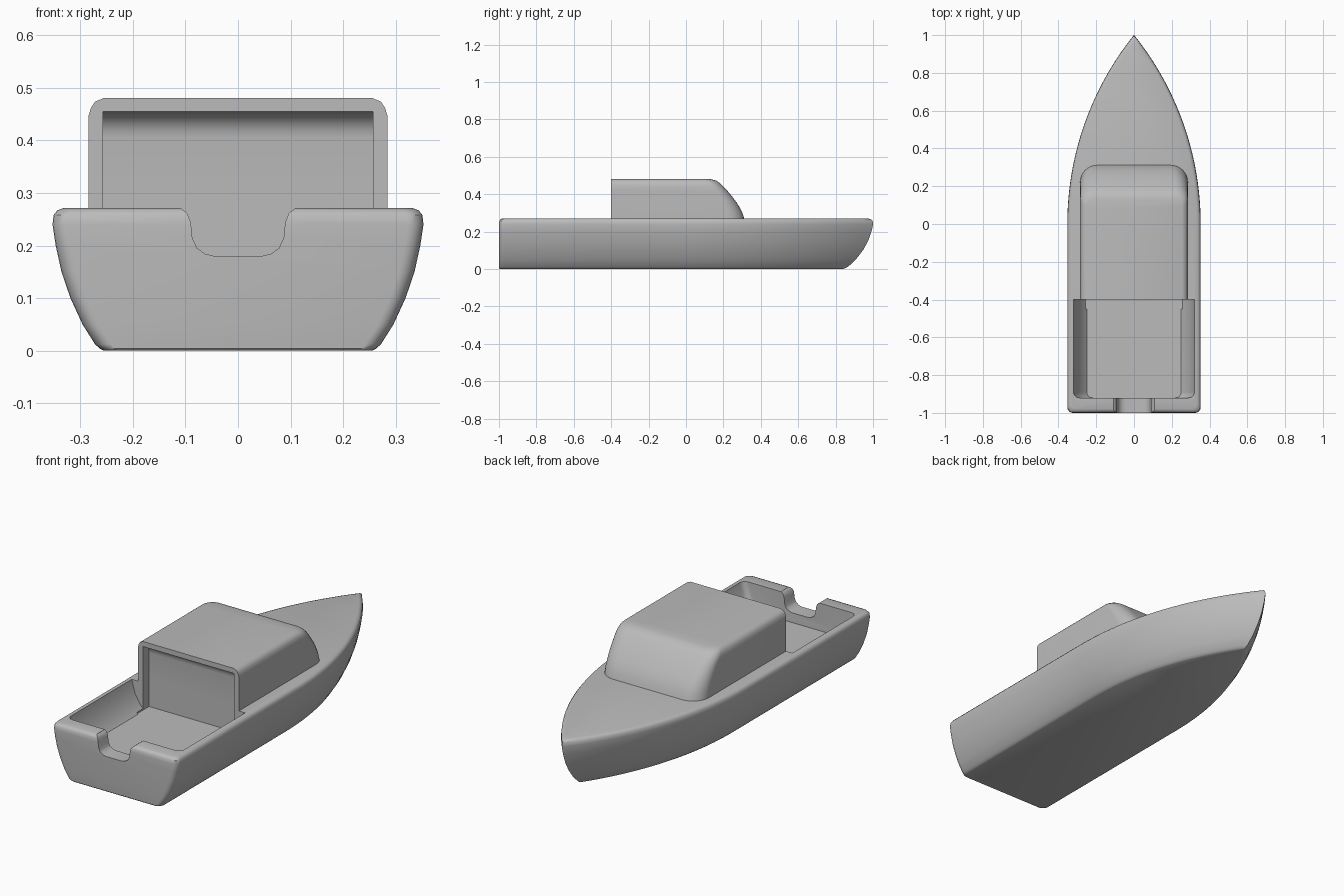
import bpy, math

if "Cube" in bpy.data.objects:
    bpy.data.objects.remove(bpy.data.objects["Cube"])

grey = bpy.data.materials.new("plain grey")
grey.diffuse_color = (0.5, 0.5, 0.5, 1)
grey.use_nodes = True
grey.node_tree.nodes["Principled BSDF"].inputs["Base Color"].default_value = grey.diffuse_color


def make_object(name, verts, faces):
    me = bpy.data.meshes.new(name)
    me.from_pydata(verts, [], faces)
    me.materials.append(grey)
    ob = bpy.data.objects.new(name, me)
    bpy.context.collection.objects.link(ob)
    return ob


def loft(name, rings):
    """Skin equal-length rings and cap both ends."""
    n = len(rings[0])
    verts = [p for ring in rings for p in ring]
    faces = [tuple(range(n))[::-1], tuple(range(len(verts) - n, len(verts)))]
    for k in range(len(rings) - 1):
        for i in range(n):
            j = (i + 1) % n
            faces.append((k * n + i, k * n + j, (k + 1) * n + j, (k + 1) * n + i))
    return make_object(name, verts, faces)


def arc(cx, cy, r, a0, a1, steps=5):
    return [(cx + r * math.cos(math.radians(a0 + (a1 - a0) * i / steps)),
             cy + r * math.sin(math.radians(a0 + (a1 - a0) * i / steps)))
            for i in range(steps + 1)]


def mirror_ring(half, z, tip=False):
    """Right-hand outline, back to front, closed by its mirror image."""
    left = half[:-1] if tip else half
    return [(x, y, z) for x, y in half] + [(-x, y, z) for x, y in reversed(left)]


# Hull: straight sides meeting a circular-arc bow, each level inset by d
R, W = 1.596, 0.353


def hull_ring(z, d, stern):
    w, r = W - d, 0.03
    tip = math.sqrt((R - d) ** 2 - (R - W) ** 2)
    half = arc(w - r, -1 + stern + r, r, -90, 0)
    half += [(w, -0.5)]
    for i in range(25):
        y = tip * i / 24
        half.append((max(0, math.sqrt((R - d) ** 2 - y * y) - (R - W)), y))
    half[-1] = (0, tip)
    return mirror_ring(half, z, True)


hull = loft("hull", [hull_ring(*lv) for lv in [
    (0, 0.097, 0.004), (0.004, 0.09, 0), (0.012, 0.081, 0), (0.05, 0.057, 0),
    (0.1, 0.034, 0), (0.15, 0.017, 0), (0.2, 0.006, 0), (0.24, 0, 0),
    (0.258, 0.002, 0.002), (0.267, 0.009, 0.009), (0.271, 0.02, 0.02)]])


# Cabin: square back, rounded front corners, sloping windscreen
def cabin_ring(z, front, inset, r):
    w = 0.285 - inset
    return mirror_ring([(w, -0.4)] + arc(w - r, front - r, r, 0, 90, 8), z)


cabin = loft("cabin", [cabin_ring(*lv) for lv in [
    (0.268, 0.312, 0, 0.09), (0.3, 0.302, 0, 0.088), (0.33, 0.287, 0, 0.085),
    (0.36, 0.268, 0, 0.08), (0.39, 0.245, 0, 0.075), (0.42, 0.22, 0, 0.07),
    (0.445, 0.196, 0, 0.065), (0.462, 0.178, 0.005, 0.06),
    (0.474, 0.16, 0.013, 0.055), (0.481, 0.13, 0.03, 0.05)]])


# Cockpit well with flared sides
def well_ring(z, w):
    return mirror_ring(arc(w - 0.03, -0.89, 0.03, -90, 0) + [(w, -0.4)], z)


well = loft("well_cutter", [well_ring(*lv) for lv in [
    (0.13, 0.25), (0.15, 0.268), (0.2, 0.3), (0.27, 0.32), (0.3, 0.325)]])

# Doorway recess with a curved upper edge
door = [(-0.45, 0.13), (-0.35, 0.13)] + arc(-0.4, 0.405, 0.05, 0, 90, 6) + [(-0.45, 0.455)]
recess = loft("recess_cutter", [[(x, y, z) for y, z in door] for x in (-0.257, 0.257)])

# Transom notch
notch_half = [(0.045, 0.18), (0.062, 0.184), (0.078, 0.195), (0.087, 0.215),
              (0.09, 0.245), (0.097, 0.262), (0.108, 0.27), (0.118, 0.3)]
outline = notch_half + [(-x, z) for x, z in reversed(notch_half)]
notch = loft("notch_cutter", [[(x, y, z) for x, z in outline] for y in (-0.88, -1.05)])

# Fix normals, cut the openings, then shade
for ob in (hull, cabin, well, recess, notch):
    bpy.ops.object.select_all(action='DESELECT')
    ob.select_set(True)
    bpy.context.view_layer.objects.active = ob
    bpy.ops.object.mode_set(mode='EDIT')
    bpy.ops.mesh.select_all(action='SELECT')
    bpy.ops.mesh.normals_make_consistent(inside=False)
    bpy.ops.object.mode_set(mode='OBJECT')

for body, cutters in ((hull, (well, notch, recess)), (cabin, (recess,))):
    bpy.ops.object.select_all(action='DESELECT')
    body.select_set(True)
    bpy.context.view_layer.objects.active = body
    for c in cutters:
        m = body.modifiers.new("cut", 'BOOLEAN')
        m.operation, m.solver, m.object = 'DIFFERENCE', 'EXACT', c
        bpy.ops.object.modifier_apply(modifier=m.name)
    bpy.ops.object.shade_smooth_by_angle(angle=math.radians(35))

for c in (well, recess, notch):
    bpy.data.objects.remove(c)
